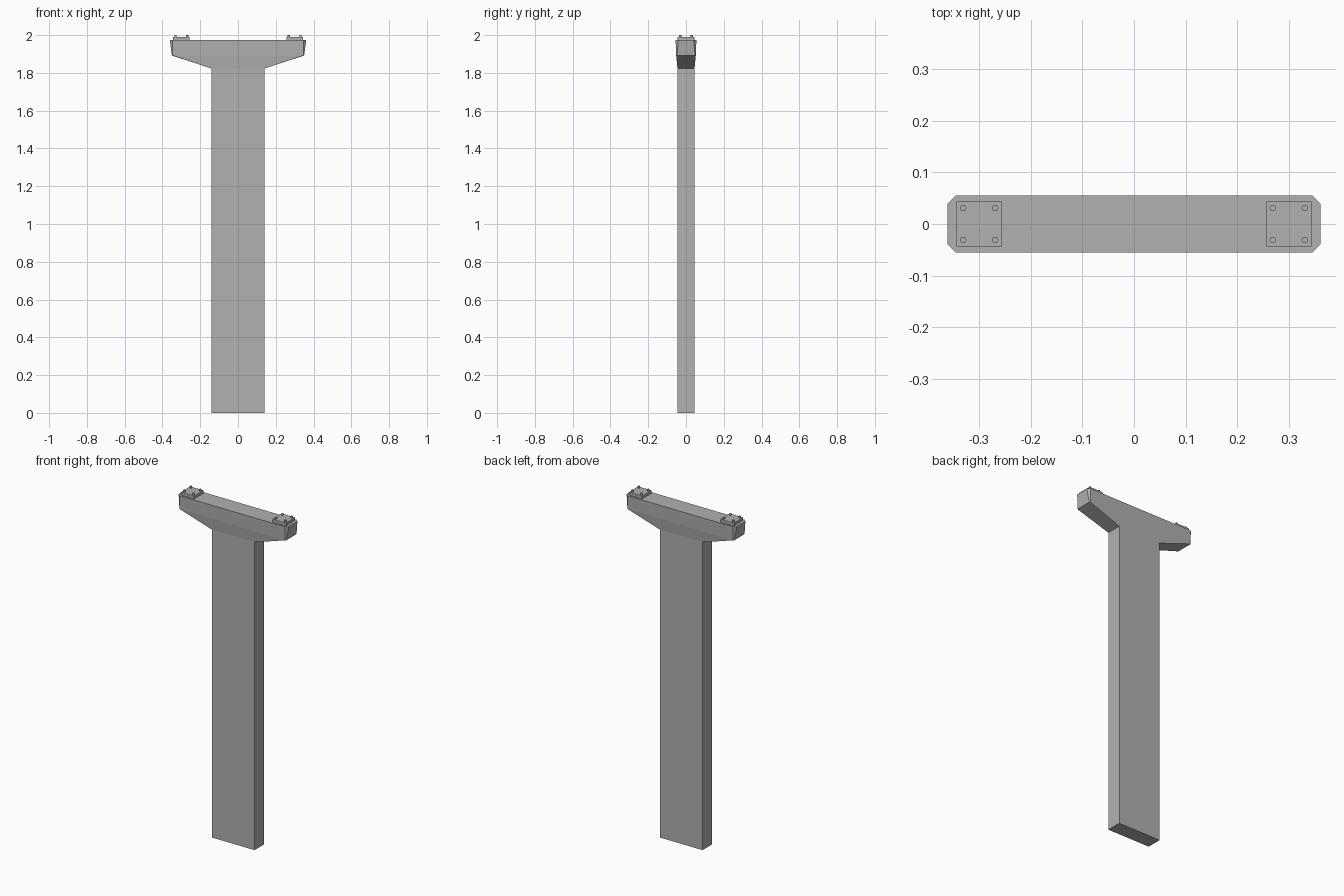
import bpy, bmesh
from mathutils import Matrix

default = bpy.data.objects.get("Cube")
if default:
    bpy.data.objects.remove(default, do_unlink=True)

concrete = bpy.data.materials.new("concrete grey")
concrete.use_nodes = True
grey = (0.44, 0.44, 0.44, 1)
concrete.diffuse_color = grey
concrete.node_tree.nodes["Principled BSDF"].inputs["Base Color"].default_value = grey


def add_object(name, bm):
    bmesh.ops.recalc_face_normals(bm, faces=bm.faces)
    mesh = bpy.data.meshes.new(name)
    bm.to_mesh(mesh)
    bm.free()
    mesh.materials.append(concrete)
    obj = bpy.data.objects.new(name, mesh)
    bpy.context.collection.objects.link(obj)
    return obj


def add_box(name, center, size):
    bm = bmesh.new()
    bmesh.ops.create_cube(bm, size=1)
    bmesh.ops.scale(bm, vec=size, verts=bm.verts)
    bmesh.ops.translate(bm, vec=center, verts=bm.verts)
    return add_object(name, bm)


def outline(x, y, cut):
    """Rectangle with clipped corners, counter-clockwise."""
    return [(x, cut - y), (x, y - cut), (x - cut, y), (cut - x, y),
            (-x, y - cut), (-x, cut - y), (cut - x, -y), (x - cut, -y)]


# Column
COLUMN_TOP, CAP_TOP = 1.823, 1.973
add_box("column", (0, 0, COLUMN_TOP / 2), (0.28, 0.09, COLUMN_TOP))

# Flared cap: lofted from the column section up to the clipped top
bm = bmesh.new()
rings = []
for x, y, cut, z in ((0.14, 0.045, 0, COLUMN_TOP),
                     (0.35, 0.052, 0.004, 1.892),
                     (0.361, 0.055, 0.015, CAP_TOP)):
    rings.append([bm.verts.new((px, py, z)) for px, py in outline(x, y, cut)])
for low, high in zip(rings, rings[1:]):
    for i in range(8):
        j = (i + 1) % 8
        bm.faces.new((low[i], low[j], high[j], high[i]))
bm.faces.new(rings[0][::-1])
bm.faces.new(rings[-1])
bmesh.ops.remove_doubles(bm, verts=bm.verts, dist=0.0001)
add_object("cap", bm)

# Bearing plates with four bolts each
PLATE_TOP = 1.99
for side, sx in (("left", 1), ("right", -1)):
    cx = sx * 0.3
    add_box(side + "_bearing_plate", (cx, 0, (CAP_TOP + PLATE_TOP) / 2),
            (0.088, 0.088, PLATE_TOP - CAP_TOP))
    bm = bmesh.new()
    for dx in (-0.031, 0.031):
        for dy in (-0.031, 0.031):
            bmesh.ops.create_cone(
                bm, cap_ends=True, segments=16, radius1=0.006, radius2=0.006,
                depth=2 - CAP_TOP,
                matrix=Matrix.Translation((cx + dx, dy, (2 + CAP_TOP) / 2)))
    bolts = add_object(side + "_bolts", bm)
    bpy.ops.object.select_all(action='DESELECT')
    bolts.select_set(True)
    bpy.context.view_layer.objects.active = bolts
    bpy.ops.object.shade_smooth_by_angle()
